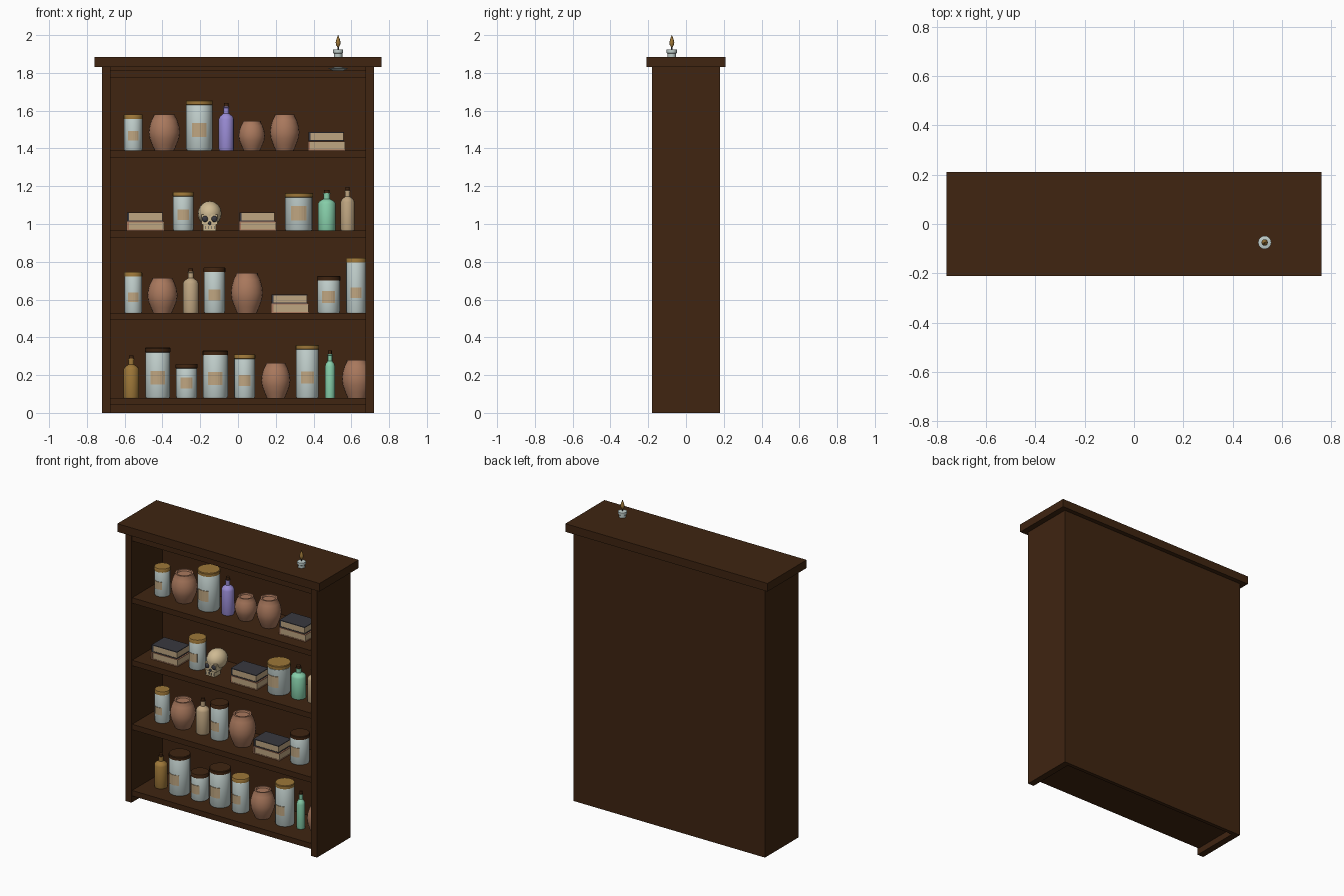
import bpy, bmesh, math

if "Cube" in bpy.data.objects:
    bpy.data.objects.remove(bpy.data.objects["Cube"])

COLOURS = {
    "walnut": (0.050, 0.018, 0.0055),
    "glass": (0.53, 0.62, 0.60),
    "brass": (0.34, 0.185, 0.04),
    "parchment": (0.52, 0.38, 0.22),
    "clay": (0.40, 0.19, 0.11),
    "violet_glass": (0.32, 0.26, 0.66),
    "green_glass": (0.24, 0.62, 0.40),
    "slate": (0.04, 0.04, 0.05),
    "bone": (0.62, 0.49, 0.29),
}
MATS = {}
for n, c in COLOURS.items():
    m = bpy.data.materials.new(n)
    m.diffuse_color = (*c, 1)
    m.use_nodes = True
    m.node_tree.nodes["Principled BSDF"].inputs["Base Color"].default_value = m.diffuse_color
    MATS[n] = m

SEG = 20
ITEM_Y = -0.02


def finish(name, bm, mats, loc=(0, 0, 0), smooth=False):
    bmesh.ops.recalc_face_normals(bm, faces=bm.faces)
    me = bpy.data.meshes.new(name)
    bm.to_mesh(me)
    bm.free()
    ob = bpy.data.objects.new(name, me)
    ob.location = loc
    bpy.context.collection.objects.link(ob)
    for m in mats:
        me.materials.append(MATS[m])
    if smooth:
        bpy.ops.object.select_all(action='DESELECT')
        ob.select_set(True)
        bpy.context.view_layer.objects.active = ob
        bpy.ops.object.shade_smooth_by_angle(angle=math.radians(35))
    return ob


def add_box(bm, x0, x1, y0, y1, z0, z1, mi=0):
    vs = bmesh.ops.create_cube(bm, size=1)["verts"]
    for v in vs:
        v.co.x = x1 if v.co.x > 0 else x0
        v.co.y = y1 if v.co.y > 0 else y0
        v.co.z = z1 if v.co.z > 0 else z0
    for f in {f for v in vs for f in v.link_faces}:
        f.material_index = mi


def box(name, mat, *dims):
    bm = bmesh.new()
    add_box(bm, *dims)
    return finish(name, bm, [mat])


def lathe(name, profile, mats, loc, split=9e9, seg=SEG):
    """Closed turned solid; faces above height 'split' take the second material."""
    bm = bmesh.new()
    rings = [[bm.verts.new((r * math.sin(2 * math.pi * i / seg), -r * math.cos(2 * math.pi * i / seg), z))
              for i in range(seg)] for r, z in profile]
    for a, b in zip(rings, rings[1:]):
        for i in range(seg):
            j = (i + 1) % seg
            bm.faces.new((a[i], a[j], b[j], b[i]))
    bm.faces.new(rings[0][::-1])
    bm.faces.new(rings[-1])
    for f in bm.faces:
        f.material_index = int(f.calc_center_median().z > split)
    return finish(name, bm, mats, loc, True)


# ---- contents of the shelves
def jar(x, z, r, h, lid="brass"):
    k = h - 0.024
    lathe("jar", [(r * .95, 0), (r, .006), (r, k - .002), (r * .98, k), (r * 1.03, k + .001),
                  (r * 1.03, h - .004), (r * .98, h)], ["glass", lid], (x, ITEM_Y, z), k - .0005)
    # curved paper label on the front
    bm = bmesh.new()
    z0, z1 = h * .27, h * .27 + r * 1.05
    cols = []
    for i in range(7):
        a = math.radians(-33 + 11 * i)
        cols.append([bm.verts.new((q * math.sin(a), -q * math.cos(a), zz))
                     for q, zz in ((r * .97, z0), (r + .003, z0), (r + .003, z1), (r * .97, z1))])
    for a, b in zip(cols, cols[1:]):
        for i in range(4):
            j = (i + 1) % 4
            bm.faces.new((a[i], a[j], b[j], b[i]))
    bm.faces.new(cols[0])
    bm.faces.new(cols[-1][::-1])
    finish("jar_label", bm, ["parchment"], (x, ITEM_Y, z))


def pot(x, z, r, h):
    prof = [(.62, 0), (.78, .15), (.94, .33), (1, .5), (.95, .67), (.83, .84), (.68, .96), (.68, 1), (.55, 1), (.5, .95)]
    lathe("clay_pot", [(a * r, b * h) for a, b in prof], ["clay"], (x, ITEM_Y, z))


def bottle(x, z, r, h, mat):
    n = max(r * .36, .012)
    lathe("bottle", [(r * .95, 0), (r, .006), (r, h * .66), (r * .85, h * .72), (n, h * .78), (n, h * .9),
                     (n * 1.2, h * .905), (n * 1.2, h * .925), (n * .8, h * .93), (n * .8, h)],
          [mat, "walnut"], (x, ITEM_Y, z), h * .926, 16)


def books(x, z, *_):
    for k, (cover, w, dx) in enumerate((("clay", .10, 0), ("slate", .095, -.003))):
        d, t = .07 - .003 * k, .005
        z0 = .049 * k
        z1 = z0 + .048
        bm = bmesh.new()
        add_box(bm, -w, w, -d, d, z0, z0 + t)
        add_box(bm, -w, w, -d, d, z1 - t, z1)
        add_box(bm, -w, -w + .012, -d, d, z0 + t, z1 - t)
        add_box(bm, -w + .012, w - .003, -d + .003, d - .003, z0 + t, z1 - t, 1)
        finish("book", bm, [cover, "parchment"], (x + dx, ITEM_Y, z))


def ball(name, mat, loc, scale):
    bm = bmesh.new()
    bmesh.ops.create_uvsphere(bm, u_segments=16, v_segments=10, radius=1)
    bmesh.ops.scale(bm, vec=scale, verts=bm.verts)
    finish(name, bm, [mat], loc, True)


def skull(x, z, *_):
    ball("skull_cranium", "bone", (x, -.01, z + .09), (.063, .075, .066))
    box("skull_face", "bone", x - .042, x + .042, -.082, -.02, z + .032, z + .085)
    box("skull_jaw", "bone", x - .034, x + .034, -.085, -.02, z, z + .034)
    for s in (-1, 1):
        ball("skull_eye_socket", "slate", (x + s * .025, -.08, z + .062), (.016, .010, .017))
    ball("skull_nose", "slate", (x, -.082, z + .038), (.008, .007, .010))
    for i in range(4):
        tx = x - .024 + .016 * i
        box("skull_tooth_gap", "slate", tx - .0015, tx + .0015, -.087, -.08, z + .008, z + .024)


# ---- cabinet
W, D = 0.72, 0.18
for s, n in ((-1, "left_side"), (1, "right_side")):
    box(n, "walnut", *sorted((s * .675, s * W)), -D, D, 0, 1.83)
box("back_panel", "walnut", -.675, .675, .155, D, 0, 1.83)
box("top_slab", "walnut", -.76, .76, -.21, .21, 1.83, 1.885)
SHELVES = [0.08, 0.53, 0.965, 1.39, 1.813]
for z in SHELVES:
    box("shelf", "walnut", -.675, .675, -.172, .155, z - .037, z)

# ---- shelf layouts, bottom to top
DK = "walnut"
LAYOUT = [
    [(bottle, -.565, .042, .225, "brass"), (jar, -.425, .066, .265, DK), (jar, -.272, .056, .18, DK),
     (jar, -.12, .066, .25, DK), (jar, .035, .055, .23), (pot, .2, .077, .185), (jar, .367, .06, .28),
     (bottle, .487, .027, .25, "green_glass"), (pot, .63, .08, .2)],
    [(jar, -.555, .047, .215), (pot, -.4, .08, .185), (bottle, -.25, .042, .235, "parchment"),
     (jar, -.125, .056, .24, DK), (pot, .047, .085, .21), (books, .275), (jar, .48, .06, .195, DK),
     (jar, .625, .052, .29)],
    [(books, -.49), (jar, -.29, .054, .205), (skull, -.15), (books, .105), (jar, .322, .072, .2),
     (bottle, .47, .047, .215, "green_glass"), (bottle, .58, .037, .23, "parchment")],
    [(jar, -.555, .049, .19), (pot, -.39, .083, .19), (jar, -.205, .069, .265),
     (bottle, -.062, .04, .25, "violet_glass"), (pot, .073, .07, .155), (pot, .247, .078, .19), (books, .47)],
]
for z, row in zip(SHELVES, LAYOUT):
    for make, x, *args in row:
        make(x, z, *args)

# ---- candle on its saucer, standing through the top
C = (.53, -.075, 0)
lathe("candle_saucer", [(.03, 1.813), (.05, 1.822), (.05, 1.826), (.022, 1.828)], ["glass"], C)
lathe("candle", [(.022, 1.82), (.022, 1.902), (.027, 1.906), (.027, 1.923), (.02, 1.925)], ["glass"], C, seg=16)
lathe("candle_wick", [(.004, 1.92), (.004, 1.945)], ["slate"], C, seg=8)
lathe("candle_flame", [(.003, 1.935), (.011, 1.948), (.013, 1.96), (.009, 1.978), (.0008, 2.0)], ["brass"], C, seg=12)
